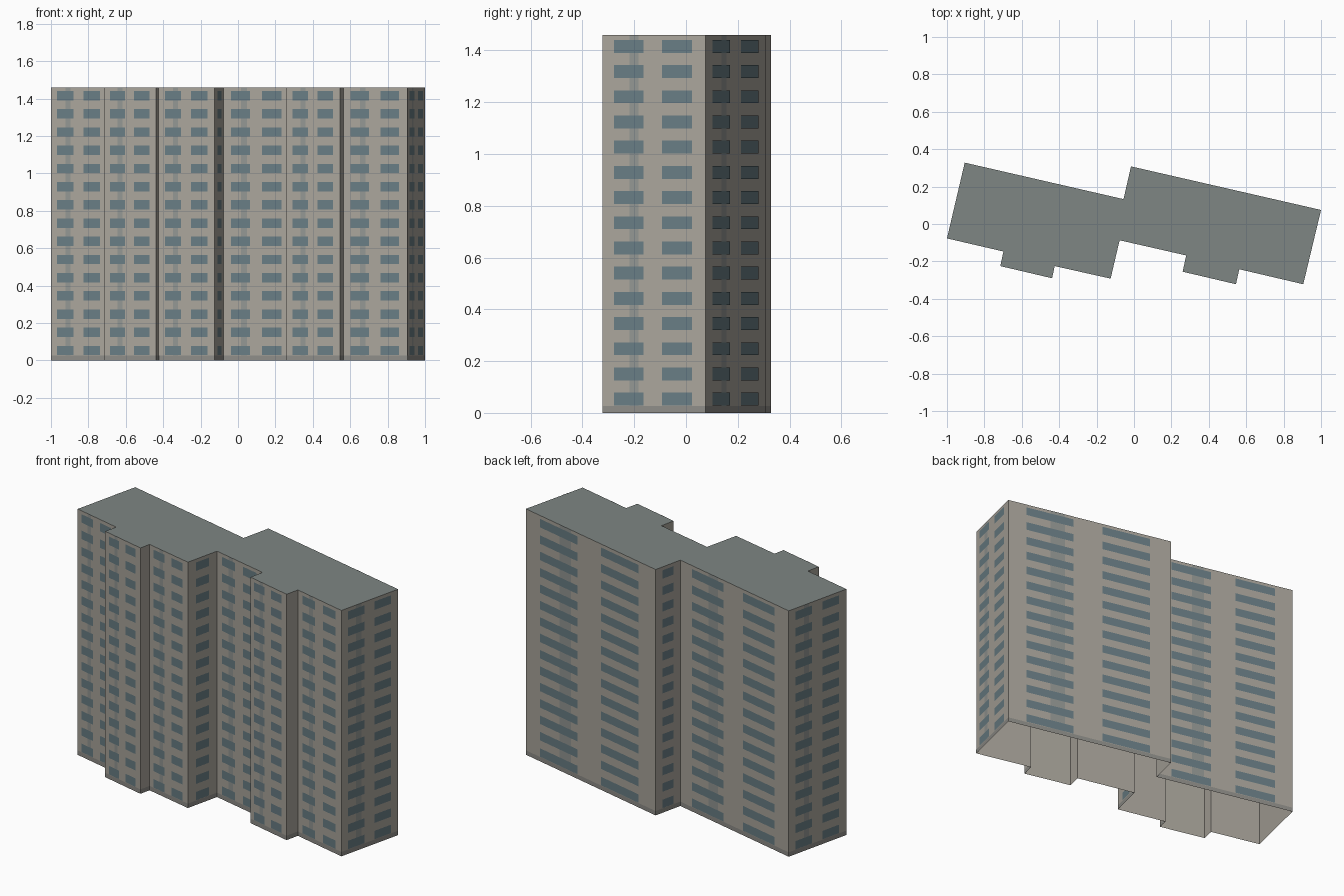
import bpy
from mathutils import Vector

if "Cube" in bpy.data.objects:
    bpy.data.objects.remove(bpy.data.objects["Cube"])

HEIGHT, FLOORS = 1.46, 15
PITCH = HEIGHT / FLOORS

# Footprint, counter-clockwise from the front left corner
PLAN = [(-1.0, -0.077), (-0.698, -0.147), (-0.715, -0.225), (-0.438, -0.29),
        (-0.424, -0.225), (-0.125, -0.292), (-0.077, -0.087), (0.279, -0.168),
        (0.26, -0.255), (0.545, -0.322), (0.563, -0.242), (0.905, -0.322),
        (1.0, 0.075), (-0.016, 0.308), (-0.056, 0.133), (-0.905, 0.328)]


def material(name, rgb):
    m = bpy.data.materials.new(name)
    m.diffuse_color = (*rgb, 1)
    m.use_nodes = True
    m.node_tree.nodes["Principled BSDF"].inputs["Base Color"].default_value = m.diffuse_color
    return m


def mesh_object(name, quads, mat):
    verts = [v for q in quads for v in q]
    faces, n = [], 0
    for q in quads:
        faces.append(list(range(n, n + len(q))))
        n += len(q)
    me = bpy.data.meshes.new(name)
    me.from_pydata(verts, [], faces)
    me.materials.append(mat)
    ob = bpy.data.objects.new(name, me)
    bpy.context.collection.objects.link(ob)
    return ob


def panel(a, b, u0, u1, z0, z1, off):
    """Upright rectangle on wall a-b, u as fractions, pushed outward by off."""
    d = b - a
    n = Vector((d.y, -d.x)).normalized() * off
    p, q = a + d * u0 + n, a + d * u1 + n
    return [(p.x, p.y, z0), (q.x, q.y, z0), (q.x, q.y, z1), (p.x, p.y, z1)]


pts = [Vector(p) for p in PLAN]
walls = list(zip(pts, pts[1:] + pts[:1]))
windows, strips, bands = [], [], []

for a, b in walls:
    length = (b - a).length
    # Plinth band
    bands.append(panel(a, b, 0, 1, 0, 0.026, 0.0008))
    if length < 0.1:
        continue
    # Narrow return walls carry one window column, the others two
    if length < 0.25:
        columns = [(0.28, 0.72)]
    else:
        columns = [(0.11, 0.40), (0.58, 0.87)]
        strips.append(panel(a, b, 0.26, 0.35, 0.026, HEIGHT, 0.0008))
    for floor in range(FLOORS):
        z = floor * PITCH + 0.028
        for u0, u1 in columns:
            windows.append(panel(a, b, u0, u1, z, z + 0.05, 0.0016))

# Outer walls, open underneath
mesh_object("walls", [panel(a, b, 0, 1, 0, HEIGHT, 0) for a, b in walls],
            material("concrete", (0.40, 0.375, 0.33)))
# Flat roof
mesh_object("roof", [[(p.x, p.y, HEIGHT) for p in pts]],
            material("roofing", (0.21, 0.24, 0.23)))
# Facade details
mesh_object("windows", windows, material("glass", (0.14, 0.205, 0.23)))
mesh_object("facade_strips", strips, material("strip_grey", (0.29, 0.305, 0.29)))
mesh_object("plinth_band", bands, material("plinth_grey", (0.27, 0.265, 0.245)))
